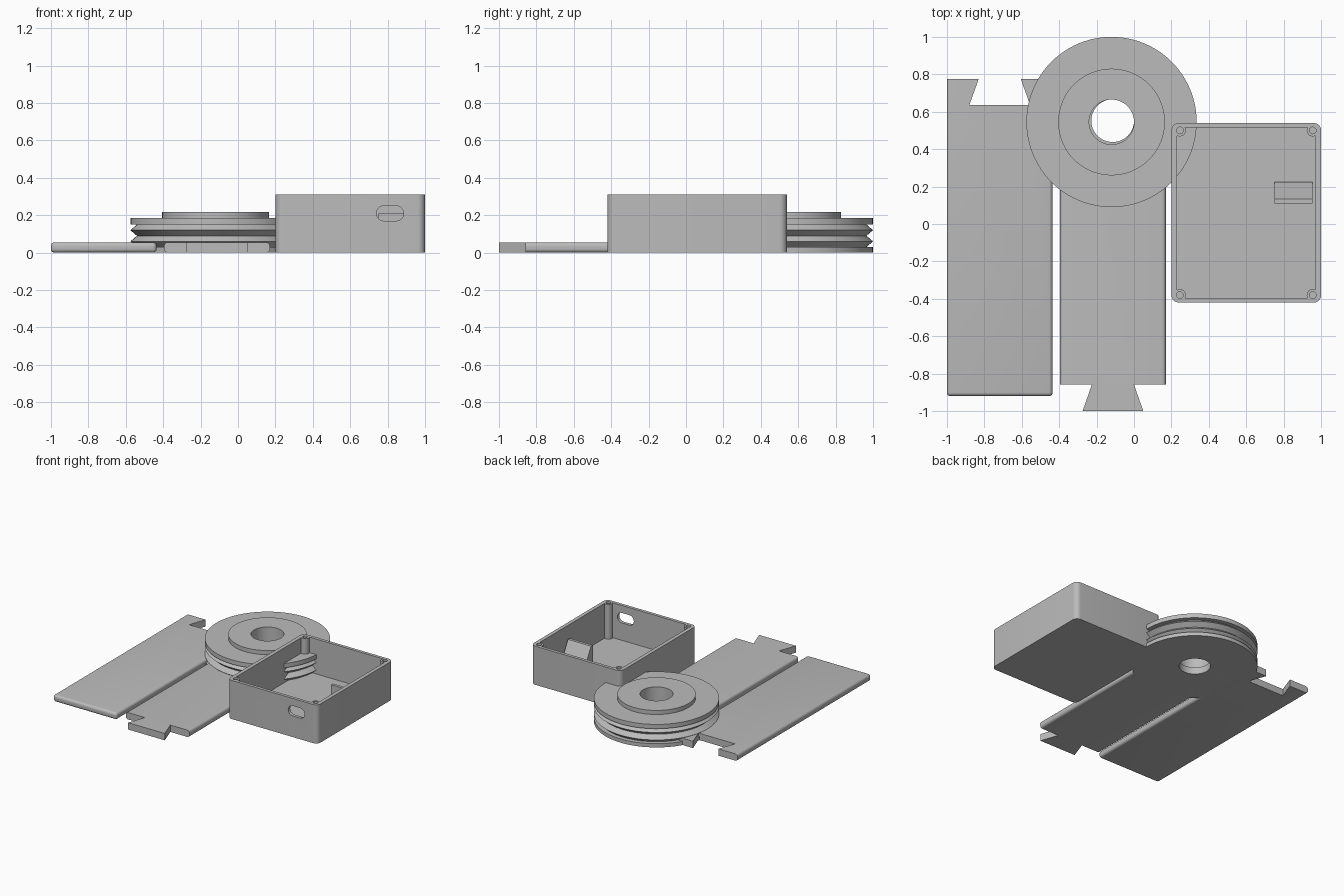
import bpy, bmesh, math
from mathutils import Matrix, Vector

cube = bpy.data.objects.get("Cube")
if cube:
    bpy.data.objects.remove(cube, do_unlink=True)

grey = bpy.data.materials.new("plain grey")
grey.use_nodes = True
grey.diffuse_color = (0.5, 0.5, 0.5, 1)
grey.node_tree.nodes["Principled BSDF"].inputs["Base Color"].default_value = (0.5, 0.5, 0.5, 1)


def finish(name, bm):
    bmesh.ops.recalc_face_normals(bm, faces=bm.faces[:])
    mesh = bpy.data.meshes.new(name)
    bm.to_mesh(mesh)
    bm.free()
    mesh.materials.append(grey)
    ob = bpy.data.objects.new(name, mesh)
    bpy.context.collection.objects.link(ob)
    return ob


def activate(ob):
    bpy.ops.object.select_all(action='DESELECT')
    ob.select_set(True)
    bpy.context.view_layer.objects.active = ob


def smooth(ob):
    activate(ob)
    bpy.ops.object.shade_smooth_by_angle(angle=math.radians(28))


def prism(name, outline, low, high, matrix=None, round_edge=None, radius=0.02):
    """Extrude an outline; round_edge(a, b) picks the edges to round."""
    bm = bmesh.new()
    face = bm.faces.new([bm.verts.new((x, y, low)) for x, y in outline])
    top = bmesh.ops.extrude_face_region(bm, geom=[face])["geom"]
    bmesh.ops.translate(bm, vec=(0, 0, high - low),
                        verts=[v for v in top if isinstance(v, bmesh.types.BMVert)])
    if round_edge:
        edges = [e for e in bm.edges if round_edge(e.verts[0].co, e.verts[1].co)]
        bmesh.ops.bevel(bm, geom=edges, offset=radius, segments=5, profile=0.5, affect='EDGES')
    if matrix:
        bm.transform(matrix)
    return finish(name, bm)


def lathe(name, profile, centre, steps, closed=True):
    bm = bmesh.new()
    verts = [bm.verts.new((r, 0, z)) for r, z in profile]
    edges = [bm.edges.new(pair) for pair in zip(verts, verts[1:])]
    if closed:
        edges.append(bm.edges.new((verts[-1], verts[0])))
    bmesh.ops.spin(bm, geom=verts + edges, cent=(0, 0, 0), axis=(0, 0, 1),
                   angle=math.tau, steps=steps)
    bmesh.ops.remove_doubles(bm, verts=bm.verts[:], dist=0.0001)
    bmesh.ops.translate(bm, vec=(*centre, 0), verts=bm.verts[:])
    return finish(name, bm)


def cut(ob, cutter):
    mod = ob.modifiers.new("cut", 'BOOLEAN')
    mod.operation = 'DIFFERENCE'
    mod.solver = 'EXACT'
    mod.object = cutter
    activate(ob)
    bpy.ops.object.modifier_apply(modifier=mod.name)
    bpy.data.objects.remove(cutter, do_unlink=True)


def rounded(x0, x1, y0, y1, r, n=8):
    points = []
    corners = [(x1 - r, y1 - r), (x0 + r, y1 - r), (x0 + r, y0 + r), (x1 - r, y0 + r)]
    for quarter, (cx, cy) in enumerate(corners):
        for i in range(n + 1):
            a = (quarter + i / n) * math.pi / 2
            points.append((cx + r * math.cos(a), cy + r * math.sin(a)))
    return points


def circle(x, y, r, n=64):
    return [(x + r * math.cos(i * math.tau / n), y + r * math.sin(i * math.tau / n))
            for i in range(n)]


def on_line(a, b, axis, value):
    return abs(a[axis] - value) < 0.001 and abs(b[axis] - value) < 0.001


# Slotted plank: rounded along both sides and the front, square at the back
LEFT, RIGHT, FRONT = -1, -0.435, -0.92
plank = prism("slotted_plank", [
    (LEFT, FRONT), (RIGHT, FRONT), (RIGHT, 0.775), (-0.605, 0.775),
    (-0.555, 0.635), (-0.88, 0.635), (-0.83, 0.775), (LEFT, 0.775)], 0, 0.055,
    round_edge=lambda a, b: on_line(a, b, 1, FRONT) or (
        abs(a.z - b.z) < 0.001 and (on_line(a, b, 0, LEFT) or on_line(a, b, 0, RIGHT))))
smooth(plank)

# Tabbed plank: dovetail tab at the front, runs under the pulley
SIDE_A, SIDE_B, SHOULDER = -0.395, 0.17, -0.858
plank = prism("tabbed_plank", [
    (SIDE_A, SHOULDER), (-0.225, SHOULDER), (-0.275, -1), (0.05, -1),
    (0, SHOULDER), (SIDE_B, SHOULDER), (SIDE_B, 0.7), (SIDE_A, 0.7)], 0, 0.055,
    round_edge=lambda a, b: abs(a.z - b.z) < 0.001 and (
        on_line(a, b, 0, SIDE_A) or on_line(a, b, 0, SIDE_B)))
cut(plank, prism("plank_hole_cutter", circle(-0.114, 0.552, 0.114), -0.1, 0.2))
smooth(plank)

# Grooved pulley with raised hub and through hole
RIM, VALLEY, HUB, BORE = 0.455, 0.42, 0.285, 0.12
pulley = lathe("grooved_pulley", [
    (BORE, 0), (RIM, 0), (RIM, 0.03), (VALLEY, 0.03), (RIM, 0.06), (VALLEY, 0.09),
    (RIM, 0.12), (VALLEY, 0.15), (RIM, 0.15), (RIM, 0.185), (HUB, 0.185),
    (HUB, 0.218), (BORE, 0.218)], (-0.12, 0.545), 96)
smooth(pulley)

# Open case with rounded corners
HEIGHT = 0.31
case = prism("open_case", rounded(0.2, 1, -0.42, 0.54, 0.04), 0, HEIGHT)
cut(case, prism("cavity_cutter", [(0.23, -0.395), (0.97, -0.395), (0.97, 0.515), (0.23, 0.515)],
                0.03, 0.5))

# Rounded cable slot through the front wall
cut(case, prism("slot_cutter", rounded(0.74, 0.885, 0.17, 0.25, 0.039), 0.3, 0.5,
                matrix=Matrix.Rotation(math.pi / 2, 4, 'X')))

# Screw posts in the corners, with matching holes in the case rim
PILOT, POST = 0.018, 0.032
for side, x in (("right", 0.245), ("left", 0.955)):
    for end, y in (("front", -0.38), ("back", 0.5)):
        cut(case, prism("pilot_cutter", circle(x, y, PILOT, 24), 0.2, 0.5))
        post = lathe(f"{end}_{side}_post", [
            (0, 0.02), (POST, 0.02), (POST, HEIGHT), (PILOT, HEIGHT),
            (PILOT, 0.2), (0, 0.2)], (x, y), 24, closed=False)
        smooth(post)
smooth(case)

# Sloped support block on the case floor
swap = Matrix(((0, 0, 1, 0), (1, 0, 0, 0), (0, 1, 0, 0), (0, 0, 0, 1)))
prism("support_wedge", [(0.11, 0.02), (0.225, 0.02), (0.225, 0.04), (0.133, 0.21), (0.11, 0.21)],
      0.75, 0.955, matrix=swap)
